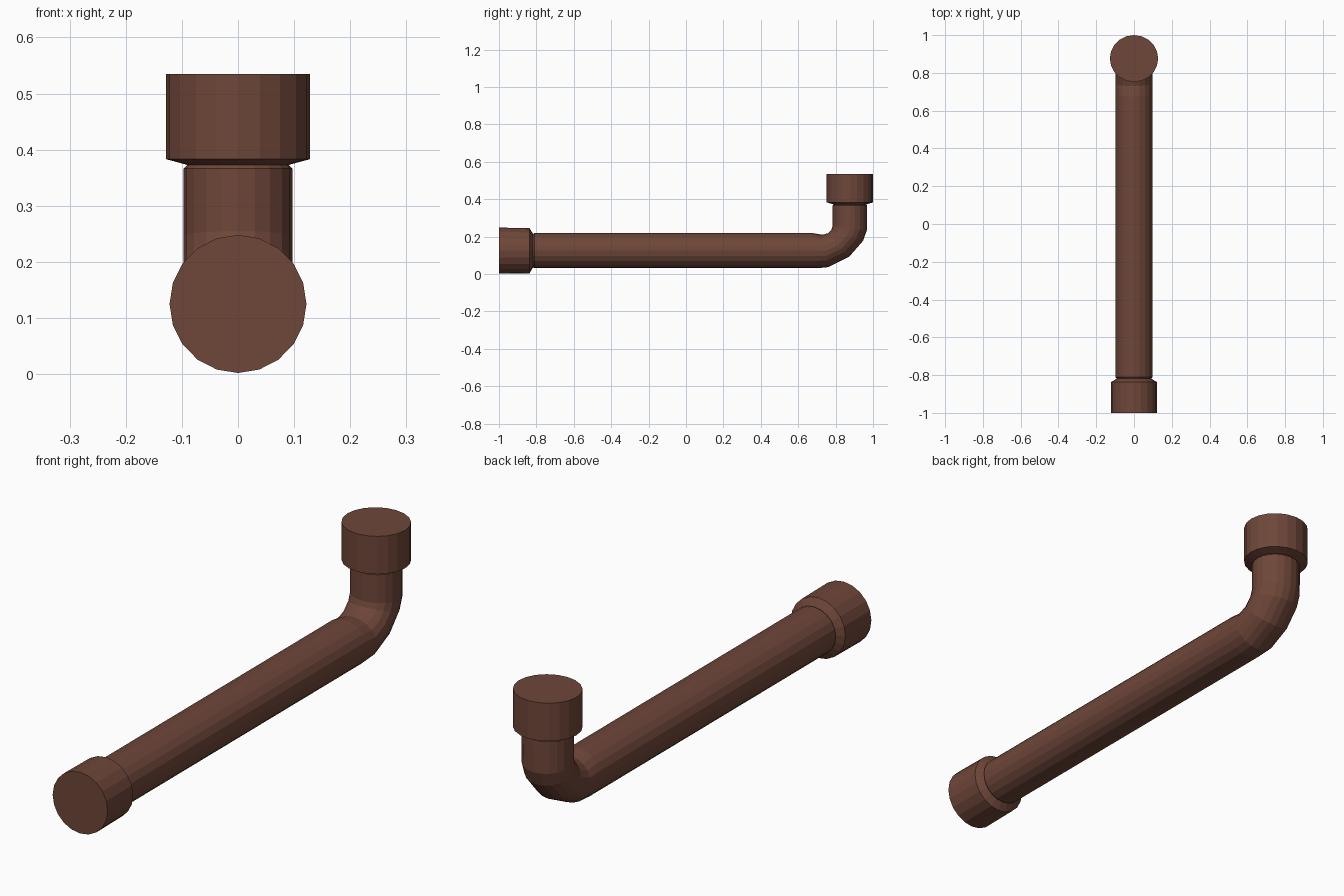
import bpy, bmesh, math
from mathutils import Vector

if "Cube" in bpy.data.objects:
    bpy.data.objects.remove(bpy.data.objects["Cube"])

SIDES = 20

brown = bpy.data.materials.new("rust_brown")
brown.diffuse_color = (0.158, 0.062, 0.041, 1)
brown.use_nodes = True
brown.node_tree.nodes["Principled BSDF"].inputs["Base Color"].default_value = brown.diffuse_color


def loft(name, rings):
    """Skin closed rings: each is (centre, half-axis across the pipe, half-width in x)."""
    bm = bmesh.new()
    loops = []
    for centre, axis, rx in rings:
        loop = []
        for i in range(SIDES):
            a = 2 * math.pi * i / SIDES
            loop.append(bm.verts.new(centre + axis * math.cos(a)
                                     + Vector((rx * math.sin(a), 0, 0))))
        loops.append(loop)
    for lo, hi in zip(loops, loops[1:]):
        for i in range(SIDES):
            j = (i + 1) % SIDES
            bm.faces.new((lo[i], lo[j], hi[j], hi[i]))
    bm.faces.new(loops[0])
    bm.faces.new(loops[-1])
    bmesh.ops.recalc_face_normals(bm, faces=bm.faces)
    mesh = bpy.data.meshes.new(name)
    bm.to_mesh(mesh)
    bm.free()
    mesh.materials.append(brown)
    obj = bpy.data.objects.new(name, mesh)
    bpy.context.collection.objects.link(obj)
    return obj


ZC, YC = 0.125, 0.876   # centre lines of the long and the upright run


def flat_ring(y, r, rx):
    return Vector((0, y, ZC)), Vector((0, 0, -r)), rx


def upright_ring(z, r, rx):
    return Vector((0, YC, z)), Vector((0, r, 0)), rx


def bend_ring(yo, zo, yi, zi):
    o, i = Vector((0, yo, zo)), Vector((0, yi, zi))
    return (o + i) / 2, (o - i) / 2, 0.097


# Bent pipe with narrow necks going into both collars
loft("bent_pipe", [
    flat_ring(-0.90, 0.086, 0.086),
    flat_ring(-0.819, 0.088, 0.089),
    flat_ring(-0.811, 0.094, 0.097),
    bend_ring(0.70, 0.031, 0.675, 0.219),
    bend_ring(0.76, 0.037, 0.73, 0.210),
    bend_ring(0.873, 0.093, 0.758, 0.218),
    bend_ring(0.947, 0.178, 0.776, 0.235),
    bend_ring(0.967, 0.235, 0.783, 0.255),
    upright_ring(0.366, 0.092, 0.097),
    upright_ring(0.373, 0.086, 0.090),
    upright_ring(0.45, 0.084, 0.086),
])

# Collar on the front end, chamfered towards the pipe
loft("front_collar", [
    flat_ring(-1.0, 0.123, 0.122),
    flat_ring(-0.837, 0.121, 0.121),
    flat_ring(-0.818, 0.090, 0.091),
])

# Collar on the upright end, chamfered below
loft("top_collar", [
    upright_ring(0.535, 0.124, 0.128),
    upright_ring(0.383, 0.124, 0.128),
    upright_ring(0.373, 0.089, 0.091),
])
